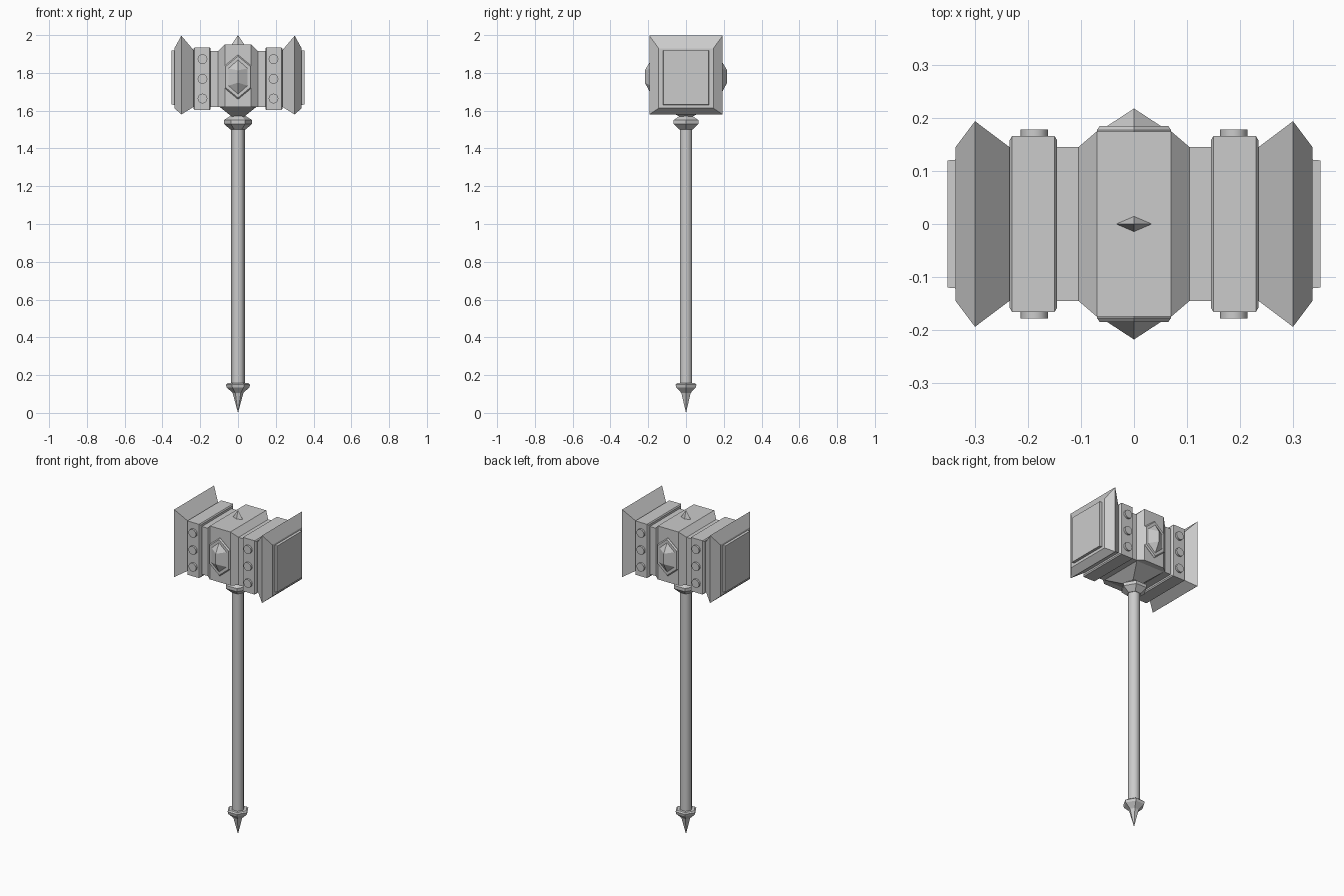
import bpy, bmesh, math

if "Cube" in bpy.data.objects:
    bpy.data.objects.remove(bpy.data.objects["Cube"])

steel = bpy.data.materials.new("grey_steel")
steel.diffuse_color = (0.6, 0.6, 0.6, 1)
steel.use_nodes = True
steel.node_tree.nodes["Principled BSDF"].inputs["Base Color"].default_value = steel.diffuse_color


def loft(name, rings, smooth=None):
    """Skin a list of equal-length rings; a one-point ring closes to a tip."""
    bm = bmesh.new()
    vs = [[bm.verts.new(p) for p in r] for r in rings]
    for a, b in zip(vs, vs[1:]):
        n = max(len(a), len(b))
        for i in range(n):
            j = (i + 1) % n
            q = []
            for v in (a[i % len(a)], a[j % len(a)], b[j % len(b)], b[i % len(b)]):
                if v not in q:
                    q.append(v)
            if len(q) > 2:
                bm.faces.new(q)
    for r in (vs[0], vs[-1]):
        if len(r) > 2:
            bm.faces.new(r)
    bmesh.ops.recalc_face_normals(bm, faces=bm.faces)
    me = bpy.data.meshes.new(name)
    bm.to_mesh(me)
    bm.free()
    me.materials.append(steel)
    ob = bpy.data.objects.new(name, me)
    bpy.context.collection.objects.link(ob)
    if smooth:
        bpy.ops.object.select_all(action='DESELECT')
        ob.select_set(True)
        bpy.context.view_layer.objects.active = ob
        bpy.ops.object.shade_smooth_by_angle(angle=math.radians(smooth))
    return ob


def along_x(name, sections, s=1):
    """Rectangular sections (x, half depth, bottom, top)."""
    return loft(name, [[(s * x, -h, b), (s * x, h, b), (s * x, h, t), (s * x, -h, t)]
                       for x, h, b, t in sections])


def turned(name, profile, n=6, smooth=None):
    """Six-sided turned part from (radius, z) pairs, corners on x."""
    return loft(name, [[(0, 0, z)] if r == 0 else
                       [(r * math.cos(2 * math.pi * i / n), r * math.sin(2 * math.pi * i / n), z)
                        for i in range(n)] for r, z in profile], smooth)


# shaft, collar and pommel
turned("handle", [(.037, .13), (.037, 1.53)], smooth=65)
turned("collar", [(.04, 1.50), (.075, 1.53), (.075, 1.55), (.035, 1.575), (.035, 1.60)])
turned("pommel", [(.055, .157), (.064, .15), (.06, .135), (.033, .11), (.028, .105)])
turned("pommel_spike", [(.03, .11), (.027, .10), (0, 0)])

# head core and central block
along_x("head_core", [(-.24, .145, 1.62, 1.915), (.24, .145, 1.62, 1.915)])
along_x("centre_block", [(-.105, .145, 1.62, 1.915), (-.07, .175, 1.62, 1.95),
                         (.07, .175, 1.62, 1.95), (.105, .145, 1.62, 1.915)])
loft("head_socket", [[(-x, -y, z), (x, -y, z), (x, y, z), (-x, y, z)]
                     for x, y, z in ((.1, .145, 1.622), (.035, .035, 1.57))])
loft("top_spike", [[(-.035, 0, 1.948), (0, -.015, 1.948), (.035, 0, 1.948), (0, .015, 1.948)],
                   [(0, 0, 2.0)]])

for s, side in ((-1, "left"), (1, "right")):
    # raised band, flared striking end and face plate
    along_x(side + "_band", [(.145, .158, 1.61, 1.928), (.15, .166, 1.603, 1.935),
                             (.23, .166, 1.603, 1.935), (.235, .158, 1.61, 1.928)], s)
    along_x(side + "_flared_end", [(.235, .145, 1.62, 1.92), (.30, .194, 1.58, 1.997),
                                   (.337, .145, 1.613, 1.93)], s)
    along_x(side + "_face_plate", [(.33, .122, 1.63, 1.92), (.352, .12, 1.632, 1.918)], s)

Z = 1.778


def hexagon(w, h, shoulder, y):
    return [(0, y, Z + h), (w, y, Z + shoulder), (w, y, Z - shoulder),
            (0, y, Z - h), (-w, y, Z - shoulder), (-w, y, Z + shoulder)]


for f, face in ((-1, "front"), (1, "back")):
    # gem with its frame
    loft(face + "_gem_frame", [hexagon(.07, .118, .06, f * .165), hexagon(.07, .118, .06, f * .177),
                               hexagon(.065, .11, .056, f * .185)])
    top, low = (0, f * .218, Z + .035), (0, f * .218, Z - .03)
    gem = loft(face + "_gem", [hexagon(.052, .092, .046, f * .184),
                               [top, top, low, low, low, top]])
    bm = bmesh.new()
    bm.from_mesh(gem.data)
    bmesh.ops.remove_doubles(bm, verts=bm.verts, dist=1e-4)
    bmesh.ops.dissolve_degenerate(bm, edges=bm.edges, dist=1e-4)
    bmesh.ops.recalc_face_normals(bm, faces=bm.faces)
    bm.to_mesh(gem.data)
    bm.free()
    # three rivets on each band
    for s, side in ((-1, "left"), (1, "right")):
        for k, z in enumerate((1.664, 1.768, 1.873)):
            loft(f"{face}_{side}_rivet_{k + 1}",
                 [[(s * .188 + .026 * math.cos(i * math.pi / 6), f * y,
                    z + .026 * math.sin(i * math.pi / 6)) for i in range(12)]
                  for y in (.16, .178)], smooth=40)
